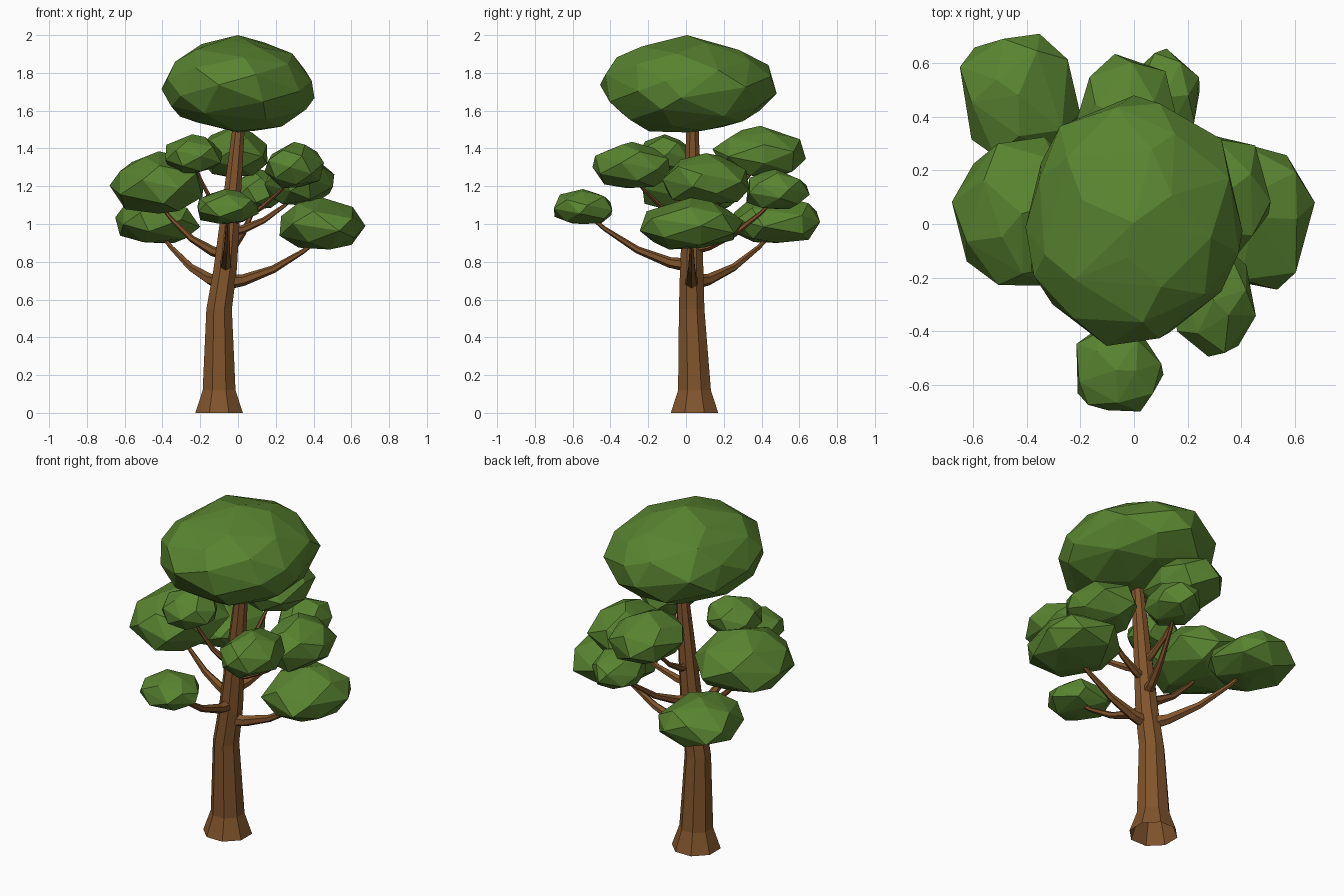
import bpy, bmesh, math, random
from mathutils import Vector

if "Cube" in bpy.data.objects:
    bpy.data.objects.remove(bpy.data.objects["Cube"])

random.seed(7)


def material(name, color):
    m = bpy.data.materials.new(name)
    m.diffuse_color = color
    m.use_nodes = True
    m.node_tree.nodes["Principled BSDF"].inputs["Base Color"].default_value = m.diffuse_color
    return m


BARK = material("bark", (0.22, 0.09, 0.025, 1))
LEAF = material("leaf", (0.10, 0.23, 0.03, 1))


def finish(name, bm, mat):
    bmesh.ops.recalc_face_normals(bm, faces=bm.faces)
    me = bpy.data.meshes.new(name)
    bm.to_mesh(me)
    bm.free()
    me.materials.append(mat)
    ob = bpy.data.objects.new(name, me)
    bpy.context.collection.objects.link(ob)


def tube(name, pts, radii, sides, level=False):
    """Tapered tube, open at its root; level keeps the rings horizontal."""
    bm = bmesh.new()
    rings = []
    for i, p in enumerate(pts):
        t = pts[min(i + 1, len(pts) - 1)] - pts[max(i - 1, 0)]
        if level:
            t = Vector((0, 0, 1))
        u = t.cross(Vector((0, 1, 0) if level else (0, 0, 1))).normalized()
        v = t.cross(u).normalized()
        angles = [math.tau * (k + 0.5) / sides for k in range(sides)]
        rings.append([bm.verts.new(p + radii[i] * (u * math.cos(a) + v * math.sin(a))) for a in angles])
    for a, b in zip(rings, rings[1:]):
        for k in range(sides):
            j = (k + 1) % sides
            bm.faces.new((a[k], a[j], b[j], b[k]))
    bm.faces.new(rings[-1])
    finish(name, bm, BARK)


def leaf_clump(name, lo, hi, count, floor=-0.85):
    """Faceted blob with a peaked top and flattened underside, fitted to a box."""
    pts = []
    turn = random.random() * math.tau
    for i in range(count):
        z = 1 - 2 * i / (count - 1)
        a = turn + i * 2.4 + random.uniform(-0.2, 0.2)
        r = math.sqrt(max(0, 1 - z * z))
        s = random.uniform(0.97, 1.06) if i else 1.07
        pts.append(Vector((r * math.cos(a), r * math.sin(a), max(z, floor))) * s)
    mn = [min(p[k] for p in pts) for k in range(3)]
    mx = [max(p[k] for p in pts) for k in range(3)]
    bm = bmesh.new()
    for p in pts:
        bm.verts.new([lo[k] + (hi[k] - lo[k]) * (p[k] - mn[k]) / (mx[k] - mn[k]) for k in range(3)])
    bmesh.ops.convex_hull(bm, input=bm.verts)
    loose = [v for v in bm.verts if not v.link_faces]
    bmesh.ops.delete(bm, geom=loose, context='VERTS')
    finish(name, bm, LEAF)


# Trunk: flared foot, slight lean, slim top
AXIS = [Vector(p) for p in ((-0.10, 0.045, 0), (-0.10, 0.045, 0.12), (-0.10, 0.03, 0.55),
                            (-0.068, 0.03, 0.76), (0.005, 0.035, 1.53))]
tube("trunk", AXIS, (0.136, 0.094, 0.073, 0.067, 0.034), 8, level=True)


def branch(name, height, tip):
    """Limb that leaves the upper trunk flat and sweeps up to the tip."""
    root = AXIS[3].lerp(AXIS[4], (height - AXIS[3].z) / (AXIS[4].z - AXIS[3].z))
    thick = 0.042 - 0.012 * (height - 0.7) / 0.3
    pts, radii = [], []
    for t in (0, 0.2, 0.5, 0.8, 1):
        p = root.lerp(tip, t)
        p.z = root.z + (tip.z - root.z) * t ** 1.8
        pts.append(p)
        radii.append(thick * (1 - 0.8 * t ** 0.65))
    tube(name, pts, radii, 6)


# Crown on top of the trunk
leaf_clump("foliage_crown", (-0.405, -0.455, 1.485), (0.405, 0.48, 2.0), 46, -0.93)

# Side clumps: lower corner, upper corner, height where the branch leaves the trunk
clumps = {
    "right_low": ((0.22, -0.245, 0.865), (0.675, 0.305, 1.14), 0.69),
    "left": ((-0.68, -0.23, 1.055), (-0.18, 0.325, 1.385), 0.84),
    "right_high": ((0.14, -0.125, 1.10), (0.51, 0.335, 1.375), 0.96),
    "front_right": ((0.14, -0.495, 1.19), (0.455, -0.08, 1.435), 1.02),
    "front": ((-0.215, -0.70, 1.0), (0.11, -0.39, 1.185), 0.78),
    "back_left": ((-0.65, 0.24, 0.90), (-0.20, 0.71, 1.15), 0.69),
    "back_high": ((-0.225, 0.14, 1.25), (0.155, 0.635, 1.52), 1.06),
    "back_low": ((-0.03, 0.32, 1.08), (0.245, 0.655, 1.29), 0.87),
    "front_left": ((-0.385, -0.26, 1.265), (-0.085, 0.03, 1.475), 1.03),
}
for key, (lo, hi, height) in clumps.items():
    leaf_clump("foliage_" + key, lo, hi, 23)
    tip = Vector(lo).lerp(Vector(hi), 0.5)
    tip.z = lo[2] + 0.07
    branch("branch_" + key, height, tip)
